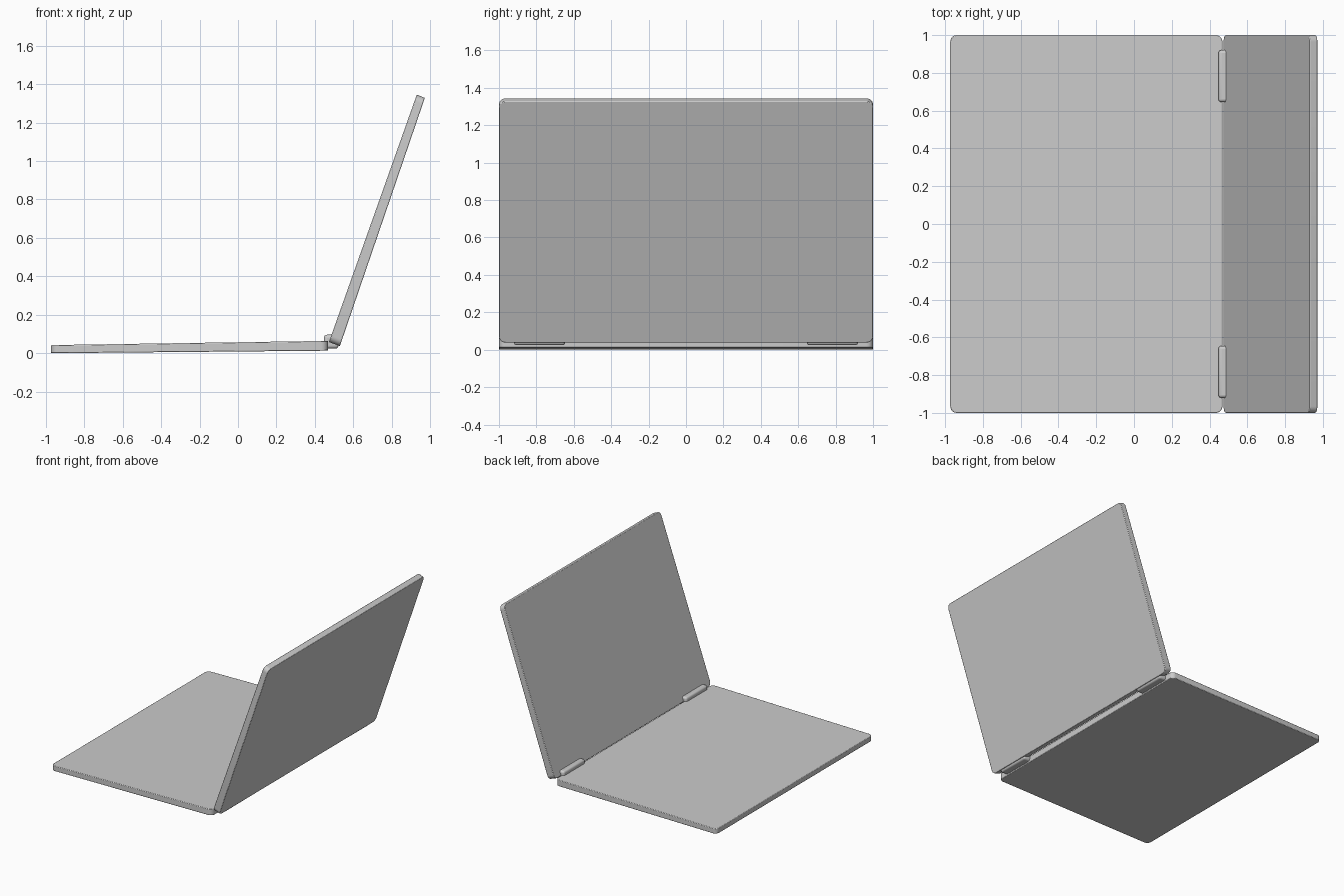
import bpy, bmesh, math
from mathutils import Vector

if "Cube" in bpy.data.objects:
    bpy.data.objects.remove(bpy.data.objects["Cube"])


def finish(name, bm, bevel, segments):
    bmesh.ops.recalc_face_normals(bm, faces=bm.faces)
    me = bpy.data.meshes.new(name)
    bm.to_mesh(me)
    bm.free()
    ob = bpy.data.objects.new(name, me)
    bpy.context.collection.objects.link(ob)
    mod = ob.modifiers.new("edge_round", 'BEVEL')
    mod.width, mod.segments = bevel, segments
    mod.limit_method, mod.angle_limit = 'ANGLE', math.radians(40)
    bpy.ops.object.select_all(action='DESELECT')
    ob.select_set(True)
    bpy.context.view_layer.objects.active = ob
    bpy.ops.object.shade_smooth_by_angle(angle=math.radians(35))
    return ob


def slab(name, lower, upper, radius=0.035, steps=6):
    """Tapered panel: rounded outline between two side-view (x, z) lines."""
    length = (Vector(lower[1]) - Vector(lower[0])).length
    outline = []
    for k, (cu, cy) in enumerate([(length - radius, 1 - radius), (radius, 1 - radius),
                                  (radius, radius - 1), (length - radius, radius - 1)]):
        for i in range(steps + 1):
            a = math.pi / 2 * (k + i / steps)
            outline.append(((cu + radius * math.cos(a)) / length, cy + radius * math.sin(a)))
    bm = bmesh.new()
    rings = []
    for p, q in (lower, upper):
        ring = []
        for t, y in outline:
            x, z = Vector(p).lerp(Vector(q), t)
            ring.append(bm.verts.new((x, y, z)))
        rings.append(ring)
        bm.faces.new(ring)
    n = len(outline)
    for i in range(n):
        j = (i + 1) % n
        bm.faces.new((rings[0][i], rings[0][j], rings[1][j], rings[1][i]))
    return finish(name, bm, 0.004, 2)


# Wedge-shaped keyboard half
slab("base", ((-0.973, 0.0), (0.468, 0.013)), ((-0.973, 0.042), (0.468, 0.064)))

# Opened screen half, leaning back
slab("lid", ((0.53, 0.037), (0.972, 1.328)), ((0.473, 0.058), (0.93, 1.345)))

# Pair of rounded hinge barrels
for side, sign in (("left", -1), ("right", 1)):
    bm = bmesh.new()
    bmesh.ops.create_cube(bm, size=1)
    for v in bm.verts:
        v.co = Vector((0.485 + v.co.x * 0.076, sign * 0.783 + v.co.y * 0.275,
                       0.06 + v.co.z * 0.072))
    finish("hinge_" + side, bm, 0.016, 4)
